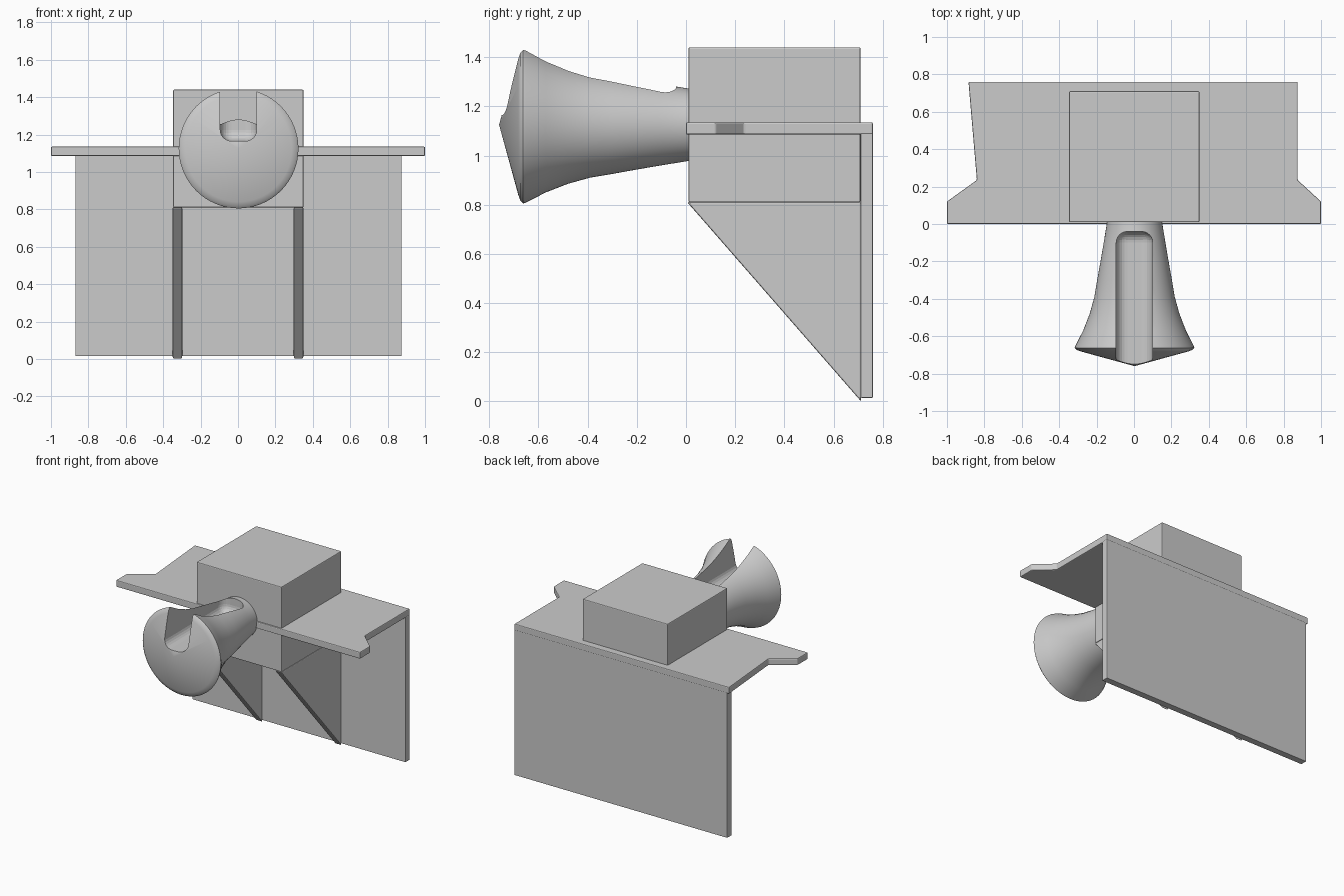
import bpy, bmesh, math
from mathutils import Matrix

cube = bpy.data.objects.get("Cube")
if cube:
    bpy.data.objects.remove(cube, do_unlink=True)

GREY = (0.6, 0.6, 0.6, 1)
mat = bpy.data.materials.new("plain_grey")
mat.use_nodes = True
mat.diffuse_color = GREY
mat.node_tree.nodes["Principled BSDF"].inputs["Base Color"].default_value = GREY


def add_object(name, bm):
    bmesh.ops.recalc_face_normals(bm, faces=bm.faces)
    mesh = bpy.data.meshes.new(name)
    bm.to_mesh(mesh)
    bm.free()
    mesh.materials.append(mat)
    obj = bpy.data.objects.new(name, mesh)
    bpy.context.collection.objects.link(obj)
    return obj


def prism(name, points, offset, bevel=0.006, segments=2):
    """Extrude a flat outline along an offset, with softened edges."""
    bm = bmesh.new()
    face = bm.faces.new([bm.verts.new(p) for p in points])
    new = bmesh.ops.extrude_face_region(bm, geom=[face])["geom"]
    bmesh.ops.translate(bm, vec=offset,
                        verts=[v for v in new if isinstance(v, bmesh.types.BMVert)])
    if not any(f.is_valid and len(f.verts) == len(points) and f is face for f in bm.faces):
        bm.faces.new([v for v in bm.verts][:len(points)])
    obj = add_object(name, bm)
    mod = obj.modifiers.new("soft_edges", 'BEVEL')
    mod.width, mod.segments = bevel, segments
    return obj


def box(name, x0, x1, y0, y1, z0, z1, **soft):
    outline = [(x0, y0, z0), (x1, y0, z0), (x1, y1, z0), (x0, y1, z0)]
    return prism(name, outline, (0, 0, z1 - z0), **soft)


def smooth(obj, angle):
    bpy.ops.object.select_all(action='DESELECT')
    obj.select_set(True)
    bpy.context.view_layer.objects.active = obj
    bpy.ops.object.shade_smooth_by_angle(angle=math.radians(angle))


# Shelf with pointed front wings
shelf = [(-1, 0), (1, 0), (1, .12), (.875, .235), (.875, .76),
         (-.885, .76), (-.84, .235), (-1, .12)]
prism("shelf", [(x, y, 1.085) for x, y in shelf], (0, 0, .05))

# Wall plate and central block
box("wall_plate", -.87, .875, .71, .76, .015, 1.09, bevel=.003)
box("central_block", -.347, .35, .01, .71, .81, 1.44)

# Two triangular braces
for side, x in (("right", -.35), ("left", .298)):
    prism(side + "_brace", [(x, .005, .81), (x, .712, 0), (x, .712, .81)], (.052, 0, 0))

# Flared horn turned around the y axis
profile = [(0, -.76), (.285, -.682), (.308, -.674), (.32, -.662), (.316, -.65),
           (.275, -.57), (.24, -.48), (.215, -.39), (.2, -.3),
           (.182, -.2), (.165, -.1), (.148, .005), (.148, .05), (0, .05)]
bm = bmesh.new()
verts = [bm.verts.new((r, y, 0)) for r, y in profile]
edges = [bm.edges.new(pair) for pair in zip(verts, verts[1:])]
bmesh.ops.spin(bm, geom=verts + edges, cent=(0, 0, 0), axis=(0, 1, 0),
               angle=math.tau, steps=64)
bmesh.ops.remove_doubles(bm, verts=bm.verts, dist=.0005)
bmesh.ops.transform(bm, matrix=Matrix.Translation((.003, 0, 1.125)), verts=bm.verts)
horn = add_object("horn", bm)

# Rounded slot cut into the top of the horn
cutter = box("slot_cutter", -.095, .1, -1, -.04, 1.165, 1.7, bevel=.06, segments=6)
cutter.hide_render = True
cutter.hide_viewport = True
cutter.display_type = 'WIRE'
cut = horn.modifiers.new("slot", 'BOOLEAN')
cut.operation, cut.solver, cut.object = 'DIFFERENCE', 'EXACT', cutter
smooth(horn, 35)
